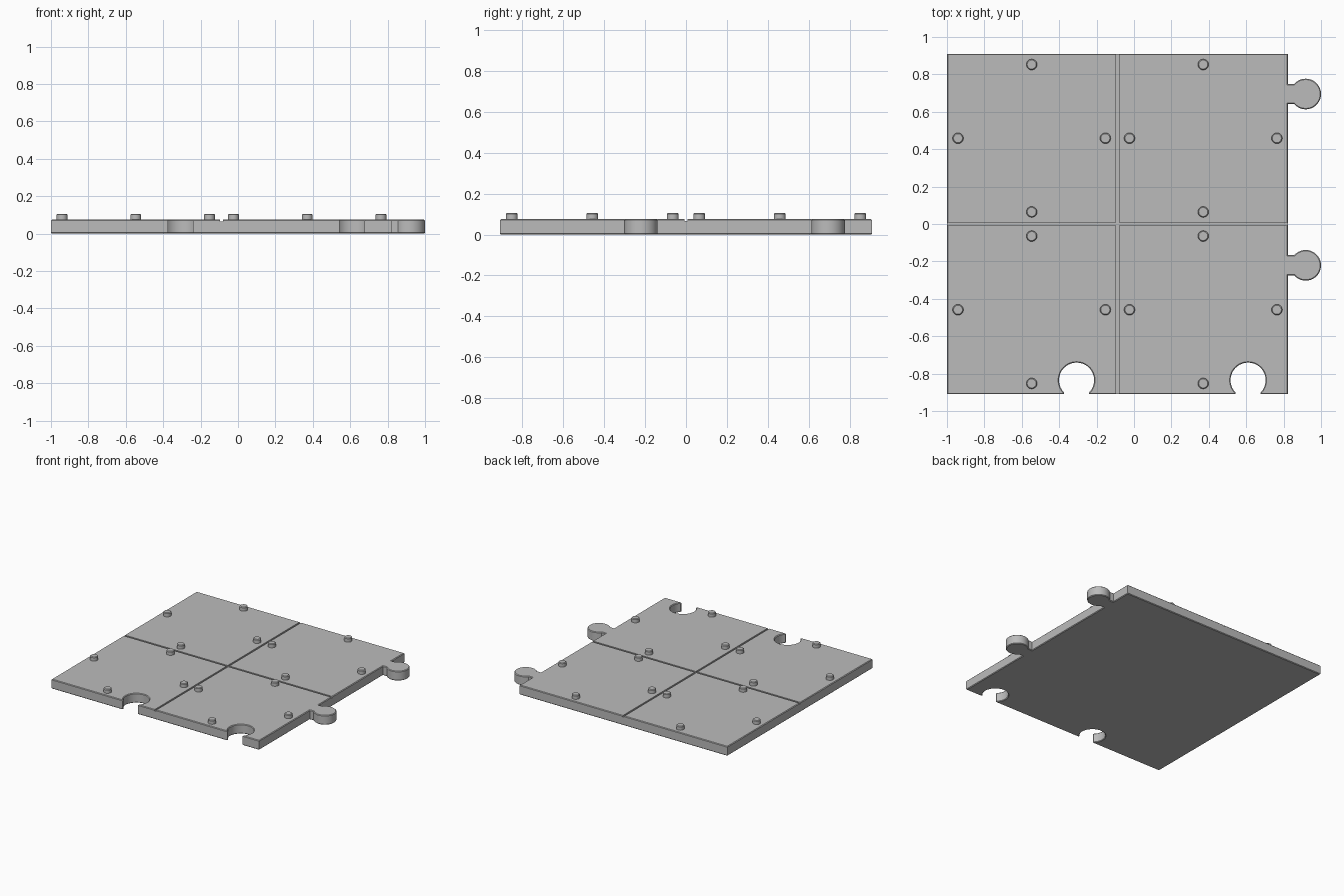
import bpy, bmesh, math

cube = bpy.data.objects.get("Cube")
if cube:
    bpy.data.objects.remove(cube, do_unlink=True)

grey = bpy.data.materials.new("stone_grey")
grey.use_nodes = True
grey.diffuse_color = (0.5, 0.5, 0.5, 1)
grey.node_tree.nodes["Principled BSDF"].inputs["Base Color"].default_value = (0.5, 0.5, 0.5, 1)

LEFT, RIGHT, HALF_Y, TOP = -1.0, 0.823, 0.91, 0.075
GAP_X = (LEFT + RIGHT) / 2
PITCH = 0.917
TILES = [(GAP_X + sx * PITCH / 2, sy * PITCH / 2) for sx in (-1, 1) for sy in (-1, 1)]


def finish(bm, name):
    """Turn a bmesh into a named, coloured object."""
    bmesh.ops.recalc_face_normals(bm, faces=bm.faces)
    mesh = bpy.data.meshes.new(name)
    bm.to_mesh(mesh)
    bm.free()
    mesh.materials.append(grey)
    obj = bpy.data.objects.new(name, mesh)
    bpy.context.collection.objects.link(obj)
    return obj


def select_only(obj):
    bpy.ops.object.select_all(action='DESELECT')
    obj.select_set(True)
    bpy.context.view_layer.objects.active = obj


def extrude_up(bm, faces, height):
    geom = bmesh.ops.extrude_face_region(bm, geom=faces)["geom"]
    verts = [v for v in geom if isinstance(v, bmesh.types.BMVert)]
    bmesh.ops.translate(bm, verts=verts, vec=(0, 0, height))


def arc(cx, cy, radius, start, end, steps=28):
    angles = [start + (end - start) * i / steps for i in range(steps + 1)]
    return [(cx + radius * math.cos(a), cy + radius * math.sin(a)) for a in angles]


# Outline of the plate, with sockets on the front and knobs on the left side
outline = [(LEFT, -HALF_Y)]
mouth, socket_r = 0.067, 0.094
a = math.asin(mouth / socket_r)
for x in (-0.307, 0.61):
    outline.append((x - mouth, -HALF_Y))
    outline += arc(x, -0.835, socket_r, -math.pi / 2 - a, a - 2.5 * math.pi)
    outline.append((x + mouth, -HALF_Y))
outline.append((RIGHT, -HALF_Y))
neck, knob_r = 0.054, 0.082
a = math.asin(neck / knob_r)
for y in (-0.221, 0.695):
    outline.append((RIGHT, y - neck))
    outline += arc(1 - knob_r, y, knob_r, a - math.pi, math.pi - a)
    outline.append((RIGHT, y + neck))
outline += [(RIGHT, HALF_Y), (LEFT, HALF_Y)]

# Plate with chamfered rims
bm = bmesh.new()
base = bm.faces.new([bm.verts.new((x, y, 0)) for x, y in outline])
extrude_up(bm, [base], TOP)
rims = [e for e in bm.edges if abs(e.verts[0].co.z - e.verts[1].co.z) < 0.001]
bmesh.ops.bevel(bm, geom=rims, offset=0.005, segments=1, affect='EDGES', clamp_overlap=False)
plate = finish(bm, "puzzle_plate")


def carve(cutter):
    cutter.hide_render = True
    mod = plate.modifiers.new("carve", 'BOOLEAN')
    mod.operation, mod.solver, mod.object = 'DIFFERENCE', 'EXACT', cutter
    select_only(plate)
    bpy.ops.object.modifier_apply(modifier=mod.name)
    bpy.data.objects.remove(cutter, do_unlink=True)


def rectangle(bm, cx, cy, hx, hy, z):
    corners = ((-hx, -hy), (hx, -hy), (hx, hy), (-hx, hy))
    return bm.faces.new([bm.verts.new((cx + x, cy + y, z)) for x, y in corners])


# Square border groove in each tile
for cx, cy in TILES:
    bm = bmesh.new()
    inner = rectangle(bm, cx, cy, 0.401, 0.401, TOP - 0.013)
    bmesh.ops.inset_region(bm, faces=[inner], thickness=0.027)
    bmesh.ops.delete(bm, geom=[inner], context='FACES_ONLY')
    extrude_up(bm, bm.faces[:], 0.05)
    carve(finish(bm, "border_cutter"))

# Shallow seams between the tiles
for cx, hx, hy in ((GAP_X, 0.007, 1.2), (0, 1.2, 0.007)):
    bm = bmesh.new()
    extrude_up(bm, [rectangle(bm, cx, 0, hx, hy, TOP - 0.01)], 0.05)
    carve(finish(bm, "seam_cutter"))

# Four studs on each tile
studs = []
for cx, cy in TILES:
    for dx, dy in ((1, 0), (-1, 0), (0, 1), (0, -1)):
        bm = bmesh.new()
        bmesh.ops.create_cone(bm, cap_ends=True, segments=24, radius1=0.029,
                              radius2=0.029, depth=0.05)
        rim = [e for e in bm.edges if all(v.co.z > 0 for v in e.verts)]
        bmesh.ops.bevel(bm, geom=rim, offset=0.005, segments=1, affect='EDGES')
        stud = finish(bm, "stud")
        stud.location = (cx + dx * 0.394, cy + dy * 0.394, 0.081)
        studs.append(stud)

for obj in [plate] + studs:
    select_only(obj)
    bpy.ops.object.shade_smooth_by_angle(angle=math.radians(30))
